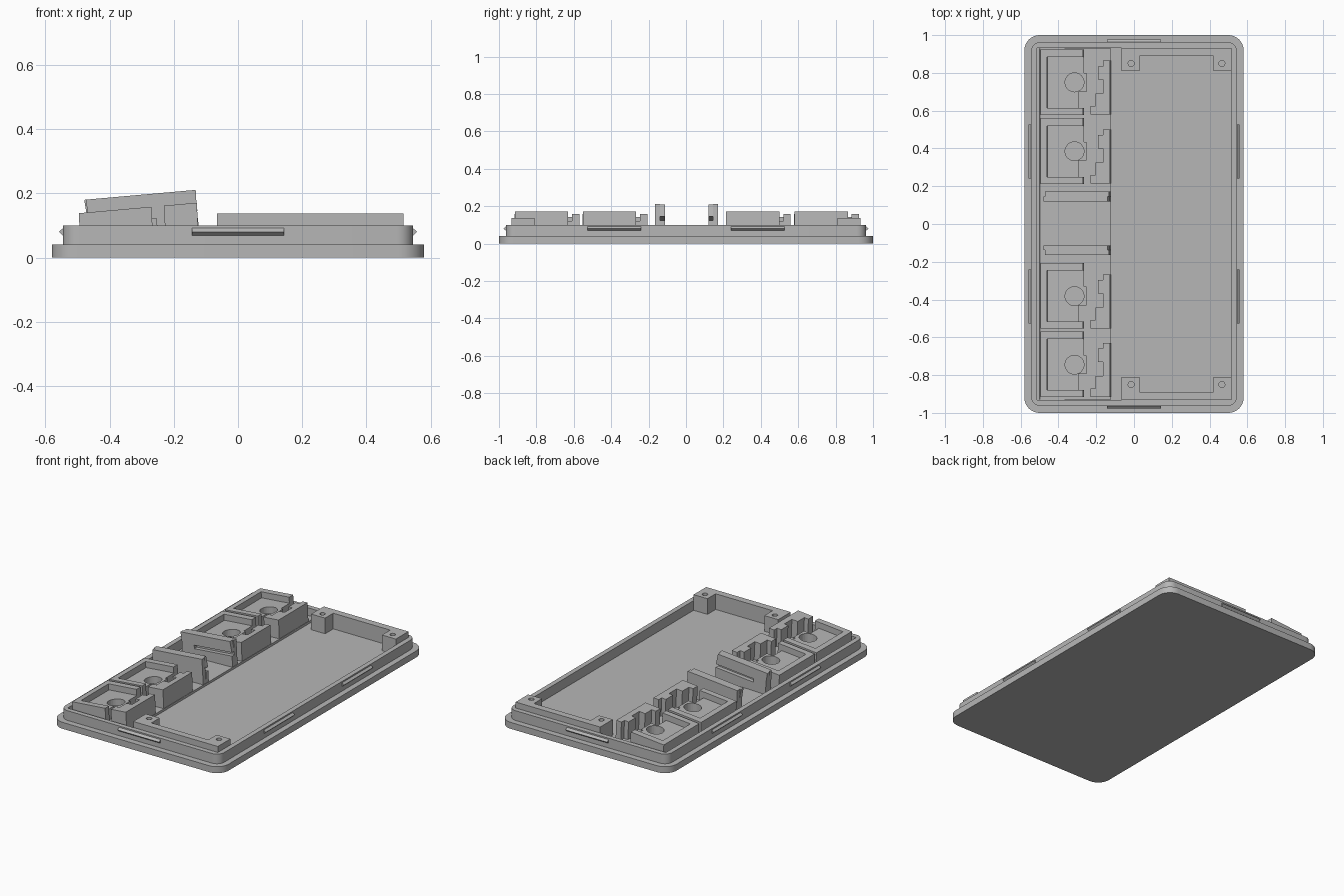
import bpy, bmesh, math
from mathutils import Vector, Matrix

cube = bpy.data.objects.get("Cube")
if cube:
    bpy.data.objects.remove(cube)

GREY = (0.47, 0.47, 0.47, 1)
mat = bpy.data.materials.new("plain grey plastic")
mat.use_nodes = True
mat.diffuse_color = GREY
mat.node_tree.nodes["Principled BSDF"].inputs["Base Color"].default_value = GREY

FLOOR = 0.04
TILT = 0.088      # slope of the switch row


def finish(name, bm):
    bmesh.ops.recalc_face_normals(bm, faces=bm.faces)
    mesh = bpy.data.meshes.new(name)
    bm.to_mesh(mesh)
    bm.free()
    mesh.materials.append(mat)
    obj = bpy.data.objects.new(name, mesh)
    bpy.context.scene.collection.objects.link(obj)
    return obj


def prism(name, plan, top, y=0, bottom=FLOOR - 0.005, tilt=0):
    """Extrude a plan outline; a tilted one leans its top towards -x."""
    bm = bmesh.new()
    face = bm.faces.new([bm.verts.new((px, py + y, bottom)) for px, py in plan])
    ext = bmesh.ops.extrude_face_region(bm, geom=[face])["geom"]
    for v in [g for g in ext if isinstance(g, bmesh.types.BMVert)]:
        v.co.z = top + tilt * (v.co.x + 0.3)
        v.co.x -= tilt * (v.co.z - 0.1)
    return finish(name, bm)


def rect(x0, x1, y0, y1):
    return [(x0, y0), (x1, y0), (x1, y1), (x0, y1)]


def cut_hole(obj, x, y, radius):
    bm = bmesh.new()
    bmesh.ops.create_cone(bm, cap_ends=True, segments=32, radius1=radius, radius2=radius,
                          depth=0.3, matrix=Matrix.Translation((x, y, FLOOR + 0.151)))
    cutter = finish("hole_cutter", bm)
    cutter.hide_render = True
    cutter.hide_viewport = True
    mod = obj.modifiers.new("hole", "BOOLEAN")
    mod.operation = "DIFFERENCE"
    mod.solver = "EXACT"
    mod.object = cutter


def rounded_loop(bm, hx, hy, r, z, steps=8):
    verts = []
    for i, (sx, sy) in enumerate([(1, 1), (-1, 1), (-1, -1), (1, -1)]):
        for k in range(steps + 1):
            a = math.pi / 2 * (i + k / steps)
            verts.append(bm.verts.new((sx * (hx - r) + r * math.cos(a),
                                       sy * (hy - r) + r * math.sin(a), z)))
    return verts


# Tray: base plate, stepped rim and floor as one skin of rounded loops
bm = bmesh.new()
sections = [(0.58, 1.0, 0.08, 0), (0.58, 1.0, 0.08, FLOOR), (0.545, 0.963, 0.05, FLOOR),
            (0.545, 0.963, 0.05, 0.1), (0.515, 0.933, 0.006, 0.1), (0.515, 0.933, 0.006, FLOOR)]
loops = [rounded_loop(bm, *s) for s in sections]
for a, b in zip(loops, loops[1:]):
    for i in range(len(a)):
        j = (i + 1) % len(a)
        bm.faces.new((a[i], a[j], b[j], b[i]))
bm.faces.new(loops[0])
bm.faces.new(loops[-1])
tray = finish("tray", bm)
for o in bpy.context.selected_objects:
    o.select_set(False)
tray.select_set(True)
bpy.context.view_layer.objects.active = tray
bpy.ops.object.shade_smooth_by_angle(angle=math.radians(30))


# Snap ridges around the rim
def ridge(name, centre, angle, length=0.285):
    bm = bmesh.new()
    rot = Matrix.Translation(centre) @ Matrix.Rotation(angle, 4, "Z")
    ends = [[bm.verts.new(rot @ Vector((dx, s * length / 2, z)))
             for dx, z in ((-0.005, 0.064), (0.013, 0.08), (-0.005, 0.096))] for s in (-1, 1)]
    bm.faces.new(ends[0])
    bm.faces.new(ends[1])
    for i in range(3):
        j = (i + 1) % 3
        bm.faces.new((ends[0][i], ends[0][j], ends[1][j], ends[1][i]))
    finish(name, bm)


for s, end in ((1, "back"), (-1, "front")):
    ridge(end + "_snap_ridge", (0, s * 0.963, 0), s * math.pi / 2)
    for t, side in ((1, "left"), (-1, "right")):
        ridge(f"{end}_{side}_snap_ridge", (t * 0.545, s * 0.383, 0), 0 if t > 0 else math.pi)

# Board mounts: an end wall with a drilled post at both corners
for s, end in ((1, "back"), (-1, "front")):
    outline = [(-0.065, 0.933), (-0.065, 0.81), (0.03, 0.81), (0.03, 0.89),
               (0.42, 0.89), (0.42, 0.81), (0.515, 0.81), (0.515, 0.933)]
    mount = prism(end + "_board_mount", [(x, s * y) for x, y in outline], 0.137)
    for x in (-0.015, 0.465):
        cut_hole(mount, x, s * 0.85, 0.016)

# Sloping floor under the switch row
prism("sloped_floor", rect(-0.5, -0.122, -0.93, 0.93), 0.05, tilt=0.03)

# Switch holders: pocket walls, drilled pocket floor, latch tab and stepped clip wall
pocket_walls = [(-0.492, -0.172), (-0.264, -0.172), (-0.264, -0.135), (-0.457, -0.135),
                (-0.457, 0.135), (-0.264, 0.135), (-0.264, 0.175), (-0.492, 0.175)]
pocket_floor = [(-0.457, -0.135), (-0.293, -0.135), (-0.293, -0.05), (-0.25, -0.05),
                (-0.25, 0.05), (-0.264, 0.05), (-0.264, 0.135), (-0.457, 0.135)]
clip_wall = [(-0.122, -0.17), (-0.225, -0.17), (-0.225, -0.125), (-0.197, -0.125),
             (-0.197, -0.06), (-0.157, -0.06), (-0.157, 0.015), (-0.185, 0.015),
             (-0.185, 0.085), (-0.157, 0.085), (-0.157, 0.115), (-0.122, 0.115)]
for n, y in enumerate((-0.745, -0.382, 0.385, 0.75), 1):
    prism(f"switch_pocket_walls_{n}", pocket_walls, 0.155, y, tilt=TILT)
    bed = prism(f"switch_pocket_floor_{n}", pocket_floor, 0.118, y, tilt=TILT)
    cut_hole(bed, -0.315, y, 0.05)
    prism(f"switch_clip_wall_{n}", clip_wall, 0.155, y, tilt=TILT)

# Centre ribs, each with a groove along its inner face
for s, end in ((1, "back"), (-1, "front")):
    y0 = 0.12 if s > 0 else 0.113
    inner, mid, outer = s * y0, s * (y0 + 0.025), s * (y0 + 0.052)
    prism(end + "_rib_web", rect(-0.465, -0.122, mid, outer), 0.195, tilt=TILT)
    prism(end + "_rib_foot", rect(-0.465, -0.122, inner, mid), 0.108, tilt=TILT)
    prism(end + "_rib_stop", rect(-0.465, -0.38, inner, mid), 0.195, tilt=TILT)
    lip = prism(end + "_rib_lip", rect(-0.472, -0.13, inner, mid), 0.195, tilt=TILT, bottom=0.1)
    for v in lip.data.vertices:
        if v.co.z < 0.101:
            v.co.z = 0.13 + TILT * (v.co.x + 0.3)
            v.co.x += 0.004
